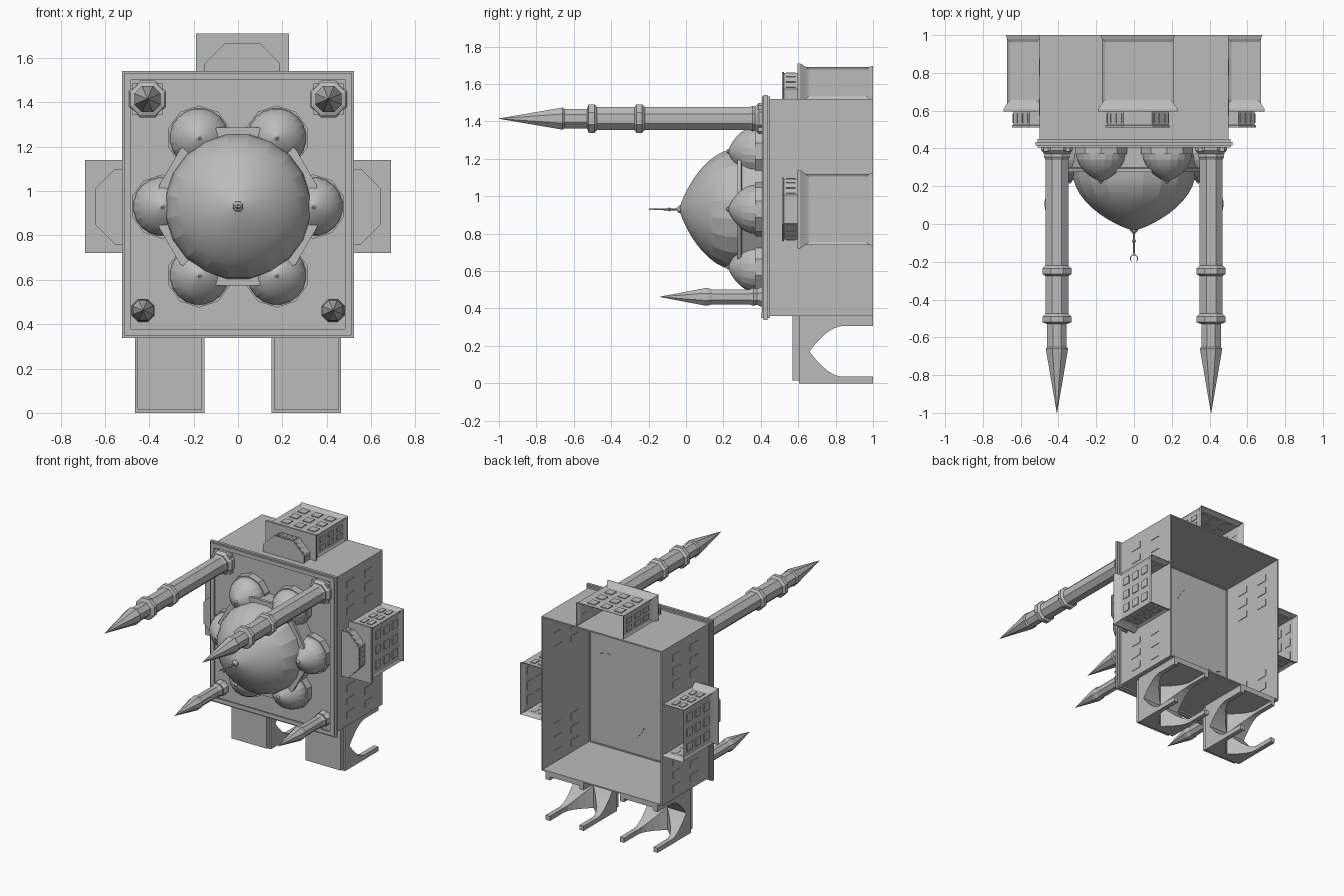
import bpy, bmesh, math
from mathutils import Matrix, Vector

cube = bpy.data.objects.get("Cube")
if cube:
    bpy.data.objects.remove(cube, do_unlink=True)

stone = bpy.data.materials.new("grey stone")
stone.use_nodes = True
GREY = (0.5, 0.5, 0.5, 1)
stone.diffuse_color = GREY
stone.node_tree.nodes["Principled BSDF"].inputs["Base Color"].default_value = GREY

# The building is modelled upright and then laid on its back
LAY = Matrix.Translation((0, 1, 0)) @ Matrix.Rotation(math.pi / 2, 4, 'X')


def finish(name, bm, place=Matrix(), smooth=None):
    bmesh.ops.recalc_face_normals(bm, faces=bm.faces)
    mesh = bpy.data.meshes.new(name)
    bm.to_mesh(mesh)
    bm.free()
    mesh.materials.append(stone)
    obj = bpy.data.objects.new(name, mesh)
    bpy.context.collection.objects.link(obj)
    obj.matrix_world = LAY @ place
    if smooth:
        bpy.ops.object.select_all(action='DESELECT')
        obj.select_set(True)
        bpy.context.view_layer.objects.active = obj
        bpy.ops.object.shade_smooth_by_angle(angle=math.radians(smooth))
    return obj


def add_box(bm, lo, hi, mat=Matrix()):
    lo, hi = Vector(lo), Vector(hi)
    m = mat @ Matrix.Translation((lo + hi) / 2) @ Matrix.Diagonal((*(hi - lo), 1))
    bmesh.ops.create_cube(bm, size=1, matrix=m)


def box(name, *spans, place=Matrix()):
    bm = bmesh.new()
    for lo, hi in spans:
        add_box(bm, lo, hi)
    return finish(name, bm, place)


def loft(bm, rings, base=True):
    loops = [[bm.verts.new(p) for p in ring] for ring in rings]
    n = len(loops[0])
    for a, b in zip(loops, loops[1:]):
        for i in range(n):
            j = (i + 1) % n
            bm.faces.new((a[i], a[j], b[j], b[i]))
    bm.faces.new(loops[-1])
    if base:
        bm.faces.new(loops[0])


def lathe(name, x, y, profile, sides, smooth=None):
    """Stack of regular polygons given as (radius, height)."""
    bm = bmesh.new()
    turn = [2 * math.pi * (i + 0.5) / sides for i in range(sides)]
    loft(bm, [[(max(r, 0.001) * math.cos(t), max(r, 0.001) * math.sin(t), h)
               for t in turn] for r, h in profile])
    return finish(name, bm, Matrix.Translation((x, y, 0)), smooth)


def dome_profile(radius, bottom, height, steps):
    s = [math.sin(math.pi / 2 * i / steps) for i in range(steps + 1)]
    return [(radius * max(1 - k * k, 0) ** 0.8, bottom + height * k) for k in s]


# Hall: thin walls, open underneath, with roof slab and cornice
X, Y0, Y1, T = 0.5, 0.36, 1.52, 0.01
box("hall_walls",
    ((-X, Y0, 0), (-X + T, Y1, 0.57)), ((X - T, Y0, 0), (X, Y1, 0.57)),
    ((-X, Y0, 0), (X, Y0 + T, 0.57)), ((-X, Y1 - T, 0), (X, Y1, 0.57)))
box("roof_slab", ((-0.49, 0.365, 0.555), (0.49, 1.515, 0.575)))
for name, grow, h0, h1 in (("cornice_lower", 0.012, 0.55, 0.565),
                           ("cornice_middle", 0.022, 0.565, 0.585),
                           ("cornice_upper", 0.012, 0.585, 0.595)):
    a, b, c, w = X + grow, Y0 - grow, Y1 + grow, 0.03
    box(name, ((-a, b, h0), (-a + w, c, h1)), ((a - w, b, h0), (a, c, h1)),
        ((-a, b, h0), (a, b + w, h1)), ((-a, c - w, h0), (a, c, h1)))

# Side wall windows, two columns above and below each annex
for side, label in ((1, "left"), (-1, "right")):
    bm = bmesh.new()
    for y in (0.44, 0.54, 0.64, 1.22, 1.32, 1.42):
        for h in (0.17, 0.38):
            x = side * (X - T / 2)
            add_box(bm, (x - 0.009, y - 0.025, h - 0.045), (x + 0.009, y + 0.025, h + 0.045))
    finish(label + "_wall_windows", bm)


# Annexes: flared hollow blocks with sunken panels, windows and a half-octagon drum
def annex(label, x, y, angle):
    place = Matrix.Translation((x, y, 0)) @ Matrix.Rotation(angle, 4, 'Z')

    def rect(w, out, h):
        return [(-w, 0, h), (w, 0, h), (w, out, h), (-w, out, h)]

    bm = bmesh.new()
    loft(bm, [rect(0.195, 0.178, 0), rect(0.19, 0.172, 0.02), rect(0.19, 0.172, 0.36),
              rect(0.21, 0.19, 0.39), rect(0.21, 0.19, 0.405)], base=False)
    bmesh.ops.recalc_face_normals(bm, faces=bm.faces)
    bm.normal_update()
    panels = [f for f in bm.faces if abs(f.calc_center_median().z - 0.19) < 0.01
              and f.calc_center_median().y > 0.05]
    bmesh.ops.inset_individual(bm, faces=panels, thickness=0.022, depth=-0.008)
    finish(label + "_annex", bm, place)

    bm = bmesh.new()
    for h in (0.09, 0.19, 0.29):
        for u in (-0.11, 0, 0.11):
            add_box(bm, (u - 0.03, 0.16, h - 0.03), (u + 0.03, 0.17, h + 0.03))
        for v in (0.055, 0.115):
            for s in (-1, 1):
                u = s * 0.184
                add_box(bm, (u - 0.004, v - 0.018, h - 0.03), (u + 0.004, v + 0.018, h + 0.03))
    finish(label + "_annex_windows", bm, place)

    half = [(-0.17, 0), (-0.17, 0.055), (-0.08, 0.145), (0.08, 0.145), (0.17, 0.055), (0.17, 0)]
    bm = bmesh.new()
    loft(bm, [[(u * k, v * k, h) for u, v in half] for k, h in
              ((0.95, 0.4), (0.95, 0.475), (1, 0.478), (1, 0.488))])
    for (u0, v0), (u1, v1) in zip(half, half[1:]):
        a, b = Vector((u0, v0, 0)) * 0.95, Vector((u1, v1, 0)) * 0.95
        d = b - a
        count = max(1, round(d.length / 0.035))
        for i in range(count):
            m = (Matrix.Translation(a + d * (i + 0.5) / count)
                 @ Matrix.Rotation(math.atan2(d.y, d.x), 4, 'Z'))
            add_box(bm, (-0.009, -0.005, 0.415), (0.009, 0.005, 0.465), m)
    finish(label + "_annex_drum", bm, place)


annex("left", 0.5, 0.93, -math.pi / 2)
annex("right", -0.5, 0.93, math.pi / 2)
annex("rear", 0.02, 1.52, 0)


# Porches: blocks hollowed by two crossing pointed vaults
def arch(lo, hi):
    mid, half = (lo + hi) / 2, (hi - lo) / 2
    curve = [(half * (1 - k ** 1.7), 0.17 + 0.17 * k) for k in (0, 0.2, 0.4, 0.6, 0.8, 0.92, 1)]
    right = [(mid + w, h) for w, h in curve]
    left = [(mid - w, h) for w, h in reversed(curve[:-1])]
    return [(hi, -0.05)] + right + left + [(lo, -0.05)]


def cut(obj, bm):
    cutter = finish("vault_cutter", bm)
    cutter.hide_render = True
    mod = obj.modifiers.new("vault", 'BOOLEAN')
    mod.operation, mod.solver, mod.object = 'DIFFERENCE', 'EXACT', cutter
    bpy.context.view_layer.update()
    deps = bpy.context.evaluated_depsgraph_get()
    mesh = bpy.data.meshes.new_from_object(obj.evaluated_get(deps))
    obj.modifiers.clear()
    obj.data = mesh
    bpy.data.objects.remove(cutter, do_unlink=True)


for label, x0, x1 in (("left", 0.15, 0.465), ("right", -0.465, -0.15)):
    porch = box(label + "_porch", ((x0, 0, 0), (x1, Y0 + 0.005, 0.395)))
    bm = bmesh.new()
    loft(bm, [[(x, y, h) for y, h in arch(0.035, 0.305)] for x in (x0 - 0.1, x1 + 0.1)])
    cut(porch, bm)
    bm = bmesh.new()
    loft(bm, [[(x, y, h) for x, h in arch(x0 + 0.035, x1 - 0.035)] for y in (-0.1, 0.33)])
    cut(porch, bm)
    box(label + "_porch_cap", ((x0 + 0.012, 0.015, 0.39), (x1 - 0.012, Y0, 0.43)))

# Main dome on its drum, with finial and crescent
CY = 0.93
lathe("main_drum", 0, CY, [(0.35, 0.55), (0.35, 0.7), (0.368, 0.705), (0.368, 0.725)], 12)
lathe("main_dome", 0, CY, dome_profile(0.33, 0.72, 0.315, 12), 20, smooth=14)
lathe("main_finial", 0, CY, [(0.028, 1.02), (0.02, 1.04), (0.006, 1.05), (0.006, 1.08),
                             (0.012, 1.09), (0.006, 1.1), (0.004, 1.165)], 8)
bm = bmesh.new()
arc = [math.radians(a) for a in range(-230, 51, 28)]
outer = [(0.022 * math.cos(a), 0.022 * math.sin(a) + 1.182) for a in arc]
inner = [(0.017 * math.cos(a), 0.017 * math.sin(a) + 1.184) for a in reversed(arc)]
loft(bm, [[(x, y, h) for x, h in outer + inner] for y in (CY - 0.004, CY + 0.004)])
finish("crescent", bm)

# Six small domes around the main one
for i, (x, y) in enumerate(((0.175, 1.24), (-0.175, 1.24), (0.175, 0.62),
                            (-0.175, 0.62), (0.34, CY), (-0.34, CY))):
    n = str(i + 1)
    lathe("small_drum_" + n, x, y, [(0.145, 0.55), (0.145, 0.63)], 10)
    lathe("small_dome_" + n, x, y, dome_profile(0.133, 0.63, 0.145, 8), 20, smooth=14)
    lathe("small_finial_" + n, x, y, [(0.014, 0.755), (0.014, 0.775), (0.004, 0.785)], 8)

# Minarets: tall pair with two balconies, short pair with one
TALL = [(0.09, 0.57), (0.09, 0.61), (0.07, 0.63), (0.074, 0.645), (0.066, 0.66), (0.066, 1.22),
        (0.083, 1.235), (0.083, 1.265), (0.066, 1.275), (0.066, 1.475), (0.083, 1.49),
        (0.083, 1.52), (0.056, 1.53), (0.056, 1.65), (0.064, 1.66), (0, 2)]
SHORT = [(0.056, 0.57), (0.056, 0.6), (0.046, 0.62), (0.052, 0.64), (0.043, 0.66),
         (0.043, 0.86), (0.05, 0.88), (0.05, 0.9), (0, 1.14)]
for side, label in ((1, "left"), (-1, "right")):
    lathe(label + "_tall_minaret", side * 0.408, 1.415, TALL, 8)
    lathe(label + "_short_minaret", side * 0.428, 0.462, SHORT, 8)
    box(label + "_minaret_base", ((side * 0.408 - 0.07, 1.345, 0.57), (side * 0.408 + 0.07, 1.485, 0.615)))
